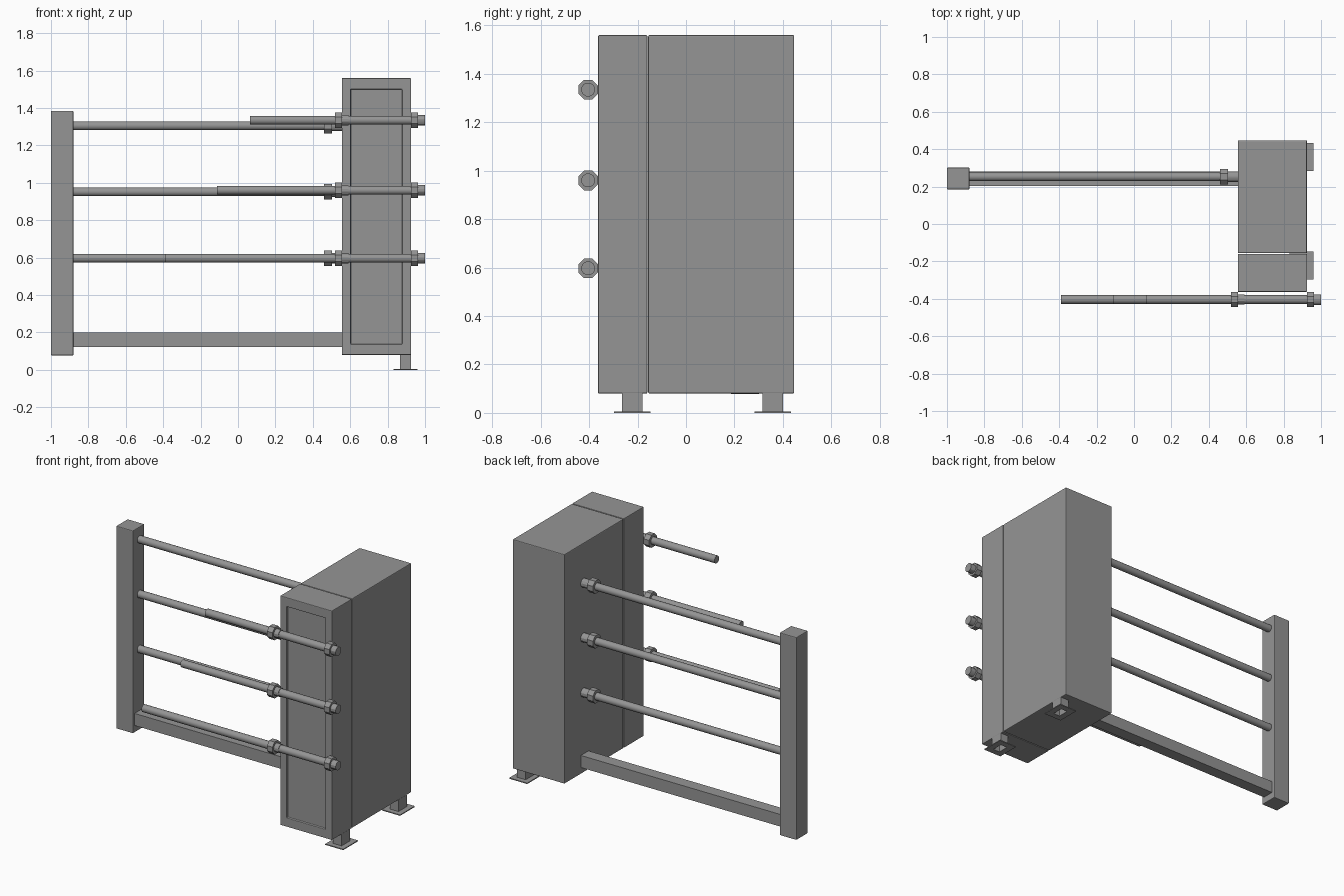
import bpy, bmesh, math
from mathutils import Matrix, Vector

cube = bpy.data.objects.get("Cube")
if cube:
    bpy.data.objects.remove(cube, do_unlink=True)

grey = bpy.data.materials.new("steel grey")
grey.use_nodes = True
colour = (0.3, 0.3, 0.3, 1)
grey.diffuse_color = colour
grey.node_tree.nodes["Principled BSDF"].inputs["Base Color"].default_value = colour


def finish(name, bm, bevel=0):
    mesh = bpy.data.meshes.new(name)
    bmesh.ops.recalc_face_normals(bm, faces=bm.faces)
    bm.to_mesh(mesh)
    bm.free()
    mesh.materials.append(grey)
    obj = bpy.data.objects.new(name, mesh)
    bpy.context.collection.objects.link(obj)
    if bevel:
        mod = obj.modifiers.new("soft edges", "BEVEL")
        mod.width = bevel
        mod.segments = 2
        mod.limit_method = "ANGLE"
    return obj


def box_mesh(x, y, z):
    """Box from three (low, high) ranges."""
    bm = bmesh.new()
    bmesh.ops.create_cube(bm, size=1)
    for v in bm.verts:
        v.co = Vector([(r[0] + r[1]) / 2 + c * (r[1] - r[0])
                       for r, c in zip((x, y, z), v.co)])
    return bm


def box(name, x, y, z, bevel=0):
    return finish(name, box_mesh(x, y, z), bevel)


def bar(name, x0, x1, y, z, radius, sides):
    """Round or faceted bar running along x."""
    bm = bmesh.new()
    turn = Matrix.Rotation(math.pi / 2, 4, "Y") @ Matrix.Rotation(math.pi / sides, 4, "Z")
    bmesh.ops.create_cone(bm, cap_ends=True, segments=sides, radius1=radius,
                          radius2=radius, depth=x1 - x0,
                          matrix=Matrix.Translation(((x0 + x1) / 2, y, z)) @ turn)
    obj = finish(name, bm)
    if sides > 8:
        bpy.context.view_layer.objects.active = obj
        obj.select_set(True)
        bpy.ops.object.shade_smooth_by_angle()
        obj.select_set(False)
    return obj


def tube(name, cx, cy, outer, inner, z0, z1):
    """Rectangular ring extruded in z."""
    bm = bmesh.new()
    rings = []
    for hx, hy in (outer, inner):
        rings.append([bm.verts.new((cx + sx * hx, cy + sy * hy, z0))
                      for sx, sy in ((-1, -1), (1, -1), (1, 1), (-1, 1))])
    faces = [bm.faces.new((rings[0][i], rings[0][(i + 1) % 4],
                           rings[1][(i + 1) % 4], rings[1][i])) for i in range(4)]
    new = bmesh.ops.extrude_face_region(bm, geom=faces)["geom"]
    bmesh.ops.translate(bm, vec=(0, 0, z1 - z0),
                        verts=[g for g in new if isinstance(g, bmesh.types.BMVert)])
    return finish(name, bm)


# Cabinet body and its door with a recessed panel
cab_x, cab_z = (0.555, 0.925), (0.08, 1.56)
box("cabinet_body", cab_x, (-0.156, 0.447), cab_z, 0.005)
bm = box_mesh(cab_x, (-0.363, -0.16), cab_z)
bm.normal_update()
front = min(bm.faces, key=lambda f: f.calc_center_median().y)
bmesh.ops.inset_region(bm, faces=[front], thickness=0.05)
front.normal_update()
for v in front.verts:
    v.co.x = 0.602 if v.co.x < 0.74 else 0.878
    v.co.z = 0.138 if v.co.z < 0.8 else 1.5
inner = bmesh.ops.extrude_discrete_faces(bm, faces=[front])["faces"][0]
bmesh.ops.translate(bm, vec=(0, 0.015, 0), verts=inner.verts)
finish("cabinet_door", bm, 0.004)

# Hollow feet with thin base plates
for label, y in (("front", -0.222), ("back", 0.358)):
    tube(label + "_foot", 0.895, y, (0.03, 0.042), (0.024, 0.036), 0.004, 0.082)
    tube(label + "_foot_plate", 0.895, y, (0.064, 0.075), (0.024, 0.036), 0, 0.006)

# Side post and lower rail
box("post", (-1, -0.88), (0.185, 0.302), (0.077, 1.385), 0.005)
box("lower_rail", (-0.885, 0.556), (0.202, 0.28), (0.122, 0.2))

# Rear rods between post and cabinet, each with a collar and neck
for label, z in (("low", 0.597), ("middle", 0.952), ("top", 1.305)):
    bar(label + "_rear_rod", -0.885, 0.47, 0.253, z, 0.024, 16)
    bar(label + "_rear_collar", 0.459, 0.502, 0.253, z, 0.044, 8)
    bar(label + "_rear_neck", 0.5, 0.556, 0.253, z, 0.029, 12)

# Front rods across the door, clamped by two collars with a nose at the end
for label, x, z in (("low", -0.39, 0.597), ("middle", -0.113, 0.96), ("top", 0.063, 1.335)):
    bar(label + "_front_rod", x, 0.94, -0.404, z, 0.024, 16)
    bar(label + "_front_collar", 0.518, 0.557, -0.404, z, 0.044, 8)
    bar(label + "_front_neck", 0.557, 0.59, -0.404, z, 0.028, 12)
    bar(label + "_end_collar", 0.925, 0.963, -0.404, z, 0.044, 8)
    bar(label + "_end_nose", 0.963, 1, -0.404, z, 0.029, 12)
